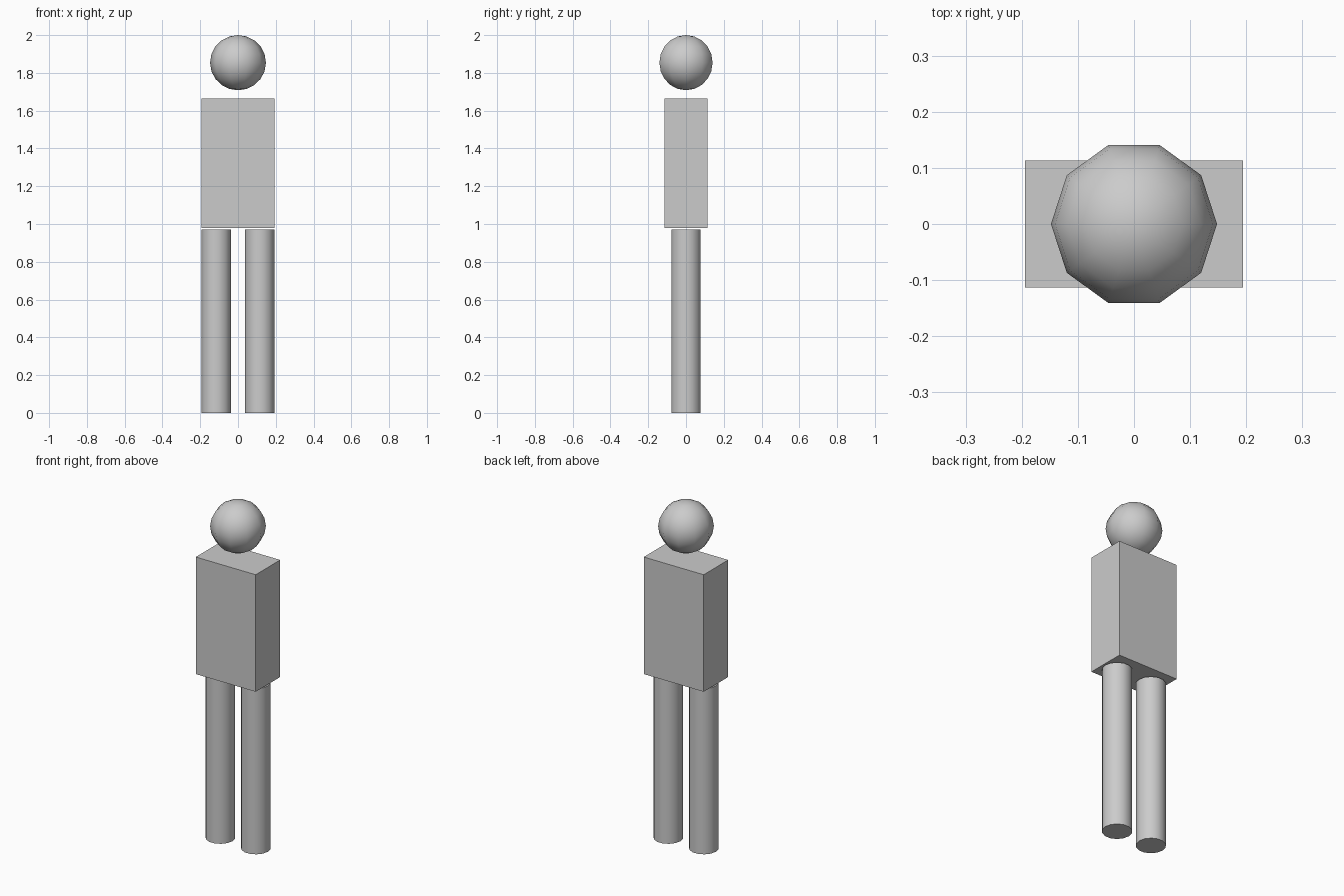
import bpy
import math

if "Cube" in bpy.data.objects:
    bpy.data.objects.remove(bpy.data.objects["Cube"])


def finish(name, smooth_angle=None):
    """Name the active object, apply its transform and set its shading."""
    obj = bpy.context.object
    obj.name = name
    bpy.ops.object.transform_apply(location=False, rotation=True, scale=True)
    if smooth_angle is not None:
        bpy.ops.object.shade_smooth_by_angle(angle=math.radians(smooth_angle))
    return obj


# Head: coarse smooth-shaded ball floating above the torso
bpy.ops.mesh.primitive_uv_sphere_add(
    segments=10, ring_count=10, radius=0.148, location=(0, 0, 1.854))
bpy.context.object.scale.z = 0.146 / 0.148
# first vertex of the ring lies on the x axis
head = finish("head")
turn = math.atan2(*max(((v.co.y, v.co.x) for v in head.data.vertices),
                       key=lambda c: math.hypot(*c)))
head.rotation_euler.z = -turn
bpy.ops.object.transform_apply(location=False, rotation=True, scale=False)
bpy.ops.object.shade_smooth()

# Torso: plain box
bpy.ops.mesh.primitive_cube_add(size=1, location=(0, 0, 1.322))
bpy.context.object.scale = (0.388, 0.227, 0.685)
finish("torso")

# Legs: a mirrored pair of cylinders, widest along x
for side, name in ((-1, "right_leg"), (1, "left_leg")):
    bpy.ops.mesh.primitive_cylinder_add(
        vertices=14, radius=0.079, depth=0.97,
        location=(side * 0.115, 0, 0.485), rotation=(0, 0, math.pi / 2))
    finish(name, 30)
